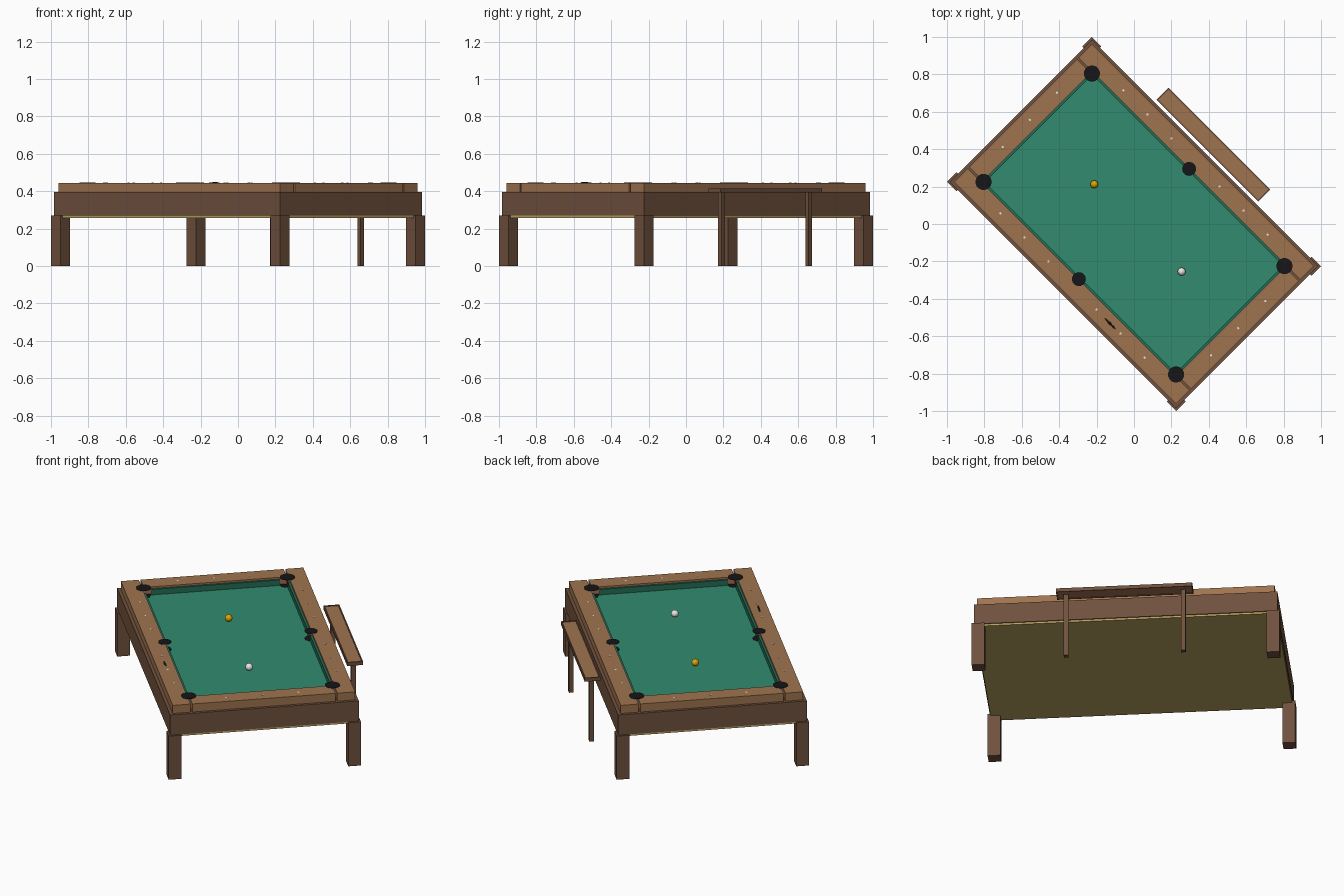
import bpy, bmesh, math
from mathutils import Matrix

if "Cube" in bpy.data.objects:
    bpy.data.objects.remove(bpy.data.objects["Cube"])

TURN = Matrix.Rotation(math.radians(-45), 4, 'Z')   # table sits diagonally


def mat(name, r, g, b):
    m = bpy.data.materials.new(name)
    m.diffuse_color = [(c / 255) ** 2.2 for c in (r, g, b)] + [1]
    m.use_nodes = True
    m.node_tree.nodes["Principled BSDF"].inputs["Base Color"].default_value = m.diffuse_color
    return m


WOOD = mat("light_wood", 158, 115, 80)
DARK = mat("dark_wood", 112, 82, 64)
PANEL = mat("panel_wood", 185, 162, 98)
FELT = mat("felt_green", 53, 138, 110)
CUSH = mat("cushion_green", 40, 108, 86)
BLACK = mat("black", 28, 28, 30)
WHITE = mat("white", 235, 232, 225)
YELLOW = mat("yellow", 220, 165, 10)


def finish(name, bm, m):
    bmesh.ops.transform(bm, matrix=TURN, verts=bm.verts)
    me = bpy.data.meshes.new(name)
    bm.to_mesh(me)
    bm.free()
    me.materials.append(m)
    ob = bpy.data.objects.new(name, me)
    bpy.context.collection.objects.link(ob)
    return ob


def box(name, u, v, z, m):
    """Box from (min, max) ranges along length, width and height."""
    bm = bmesh.new()
    size = Matrix.Diagonal((u[1] - u[0], v[1] - v[0], z[1] - z[0], 1))
    mid = Matrix.Translation((sum(u) / 2, sum(v) / 2, sum(z) / 2))
    bmesh.ops.create_cube(bm, size=1, matrix=mid @ size)
    return finish(name, bm, m)


def disc(name, u, v, z, r, h, m, n=24):
    bm = bmesh.new()
    bmesh.ops.create_cone(bm, cap_ends=True, segments=n, radius1=r, radius2=r,
                          depth=h, matrix=Matrix.Translation((u, v, z + h / 2)))
    return finish(name, bm, m)


def ball(name, u, v, z, r, m):
    bm = bmesh.new()
    bmesh.ops.create_uvsphere(bm, u_segments=24, v_segments=12, radius=r,
                              matrix=Matrix.Translation((u, v, z)))
    for f in bm.faces:
        f.smooth = True
    return finish(name, bm, m)


def span(s, a, b):
    return tuple(sorted((s * a, s * b)))


# Body: underside panel, apron, playing bed
box("bottom_panel", (-.85, .85), (-.532, .532), (.258, .27), PANEL)
box("apron", (-.855, .855), (-.538, .538), (.27, .395), DARK)
box("playing_bed", (-.735, .735), (-.416, .416), (.395, .400), FELT)

for s in (-1, 1):
    # Legs
    for t in (-1, 1):
        box("leg", span(s, .795, .867), span(t, .476, .548), (0, .27), DARK)
    # Rails: long ones run full length, end ones fit between with a slot
    box("long_rail", (-.838, .838), span(s, .418, .520), (.395, .445), WOOD)
    box("end_rail", span(s, .734, .838), (-.408, .408), (.395, .445), WOOD)
    # Cushions, broken at the pockets
    box("end_cushion", span(s, .722, .734), (-.365, .365), (.400, .434), CUSH)
    for t in (-1, 1):
        box("long_cushion", span(t, .038, .685), span(s, .405, .418),
            (.400, .434), CUSH)
    # Pockets: rim disc on the rail and hole disc on the bed
    for k in (-1, 0, 1):
        u, v, r = (k * .728, s * .41, .043) if k else (0, s * .417, .037)
        disc("pocket_rim", u, v, .4448, r, .002, BLACK)
        disc("pocket_hole", u, v, .3995, r, .002, BLACK)
    # Sight dots
    for k in (-3, -2, -1, 1, 2, 3):
        disc("long_sight", k * .182, s * .465, .4445, .006, .0015, WHITE, 12)
    for k in (-1, 0, 1):
        disc("end_sight", s * .788, k * .205, .4445, .006, .0015, WHITE, 12)
    # Shelf posts and rim
    box("shelf_post", (s * .33 - .013, s * .33 + .013), (.585, .611),
        (0, .393), DARK)
    box("shelf_side_rim", (-.384, .384), (.6 + min(s * .045, s * .038),
        .6 + max(s * .045, s * .038)), (.393, .415), DARK)
    box("shelf_end_rim", span(s, .377, .384), (.562, .638), (.393, .415), DARK)

# Side shelf
box("shelf_board", (-.377, .377), (.562, .638), (.396, .411), WOOD)

# Balls
ball("cue_ball", .36, 0, .422, .021, WHITE)
ball("object_ball", -.30, 0, .422, .021, YELLOW)

# Slim dark sliver marker on the long rail
bm = bmesh.new()
bmesh.ops.create_uvsphere(bm, u_segments=12, v_segments=6, radius=1,
                          matrix=Matrix.Translation((.283, -.467, .446))
                          @ Matrix.Rotation(math.radians(-4), 4, 'Y')
                          @ Matrix.Diagonal((.047, .006, .003, 1)))
finish("rail_marker", bm, BLACK)
